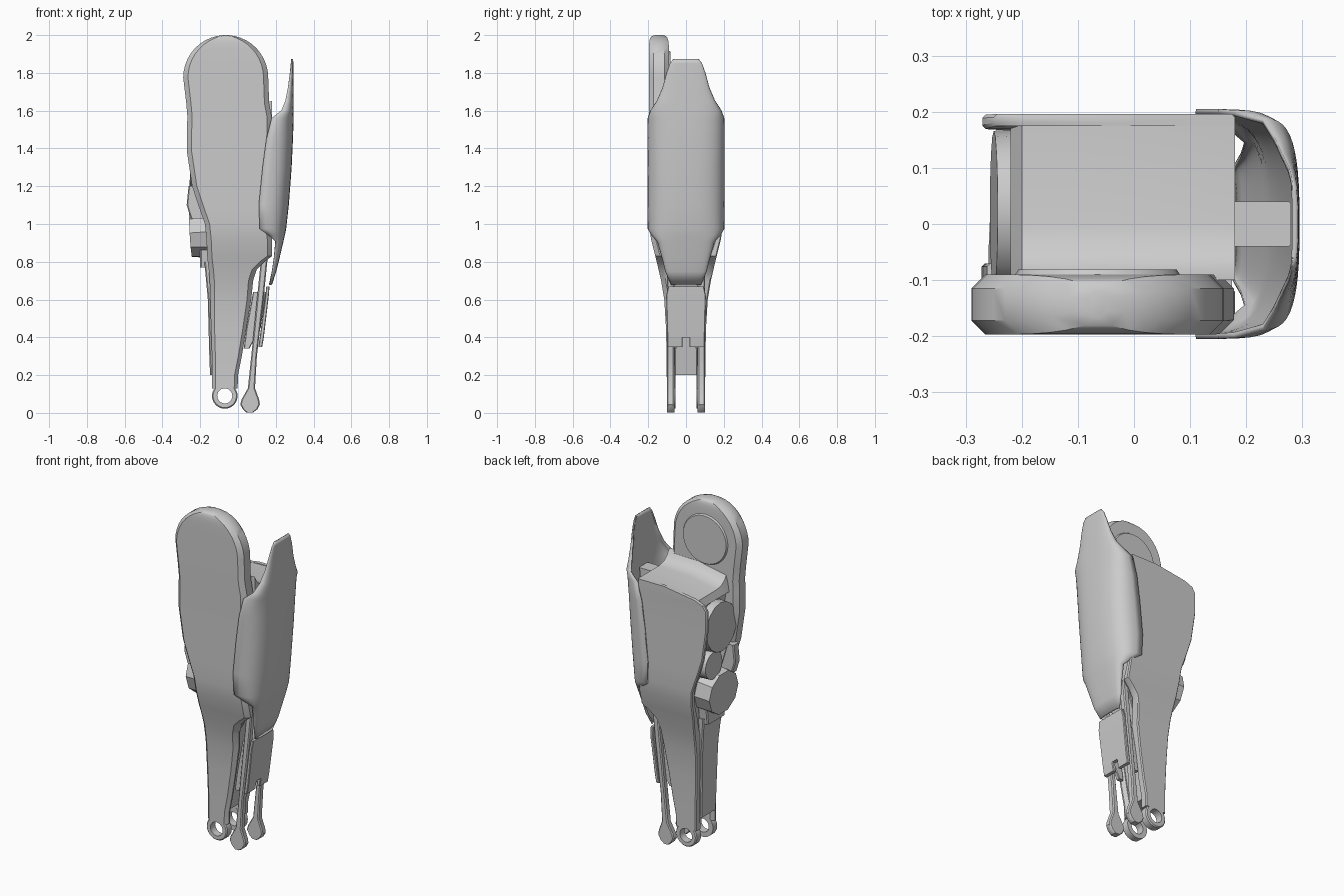
import bpy, bmesh, math
from mathutils import Matrix, Vector

if "Cube" in bpy.data.objects:
    bpy.data.objects.remove(bpy.data.objects["Cube"])

grey = bpy.data.materials.new("light grey")
grey.use_nodes = True
grey.diffuse_color = (0.6, 0.6, 0.6, 1)
grey.node_tree.nodes["Principled BSDF"].inputs["Base Color"].default_value = (0.6, 0.6, 0.6, 1)


def finish(name, bm, angle=35):
    bmesh.ops.recalc_face_normals(bm, faces=bm.faces)
    mesh = bpy.data.meshes.new(name)
    bm.to_mesh(mesh)
    bm.free()
    mesh.materials.append(grey)
    ob = bpy.data.objects.new(name, mesh)
    bpy.context.collection.objects.link(ob)
    bpy.ops.object.select_all(action="DESELECT")
    ob.select_set(True)
    bpy.context.view_layer.objects.active = ob
    bpy.ops.object.shade_smooth_by_angle(angle=math.radians(angle))
    return ob


def lerp(table, z):
    for (z0, a), (z1, b) in zip(table, table[1:]):
        if z <= z1:
            return a + (b - a) * max(0, z - z0) / (z1 - z0)
    return table[-1][1]


def loft(name, rings, closed=True, angle=35):
    bm = bmesh.new()
    rows = [[bm.verts.new(p) for p in ring] for ring in rings]
    n = len(rows[0])
    for low, high in zip(rows, rows[1:]):
        for i in range(n if closed else n - 1):
            j = (i + 1) % n
            bm.faces.new((low[i], low[j], high[j], high[i]))
    if closed:
        bm.faces.new(rows[0][::-1])
        bm.faces.new(rows[-1])
    return finish(name, bm, angle)


def stack(name, rows, chamfer=0.008):
    """Chamfered rectangles (z, x0, x1, y0, y1) lofted upward."""
    rings = []
    for z, x0, x1, y0, y1 in rows:
        c = min(chamfer, (x1 - x0) * 0.4, (y1 - y0) * 0.4)
        rings.append([(x, y, z) for x, y in (
            (x0 + c, y0), (x1 - c, y0), (x1, y0 + c), (x1, y1 - c),
            (x1 - c, y1), (x0 + c, y1), (x0, y1 - c), (x0, y0 + c))])
    return loft(name, rings)


def disc(name, centre, r, depth, direction, sides=24):
    bm = bmesh.new()
    turn = Vector((0, 0, 1)).rotation_difference(Vector(direction)).to_matrix().to_4x4()
    bmesh.ops.create_cone(bm, cap_ends=True, segments=sides, radius1=r, radius2=r * 0.94,
                          depth=depth, matrix=Matrix.Translation(centre) @ turn)
    return finish(name, bm)


# Side wall outline and widths
outline = [(.13, -.137, -.002), (.2, -.137, 0), (.3, -.138, .02), (.45, -.143, .045),
           (.6, -.147, .07), (.7, -.15, .08), (.76, -.155, .1), (.8, -.16, .14),
           (.83, -.163, .18), (.92, -.167, .18), (1, -.175, .17), (1.1, -.21, .17),
           (1.2, -.243, .17), (1.38, -.27, .175), (1.5, -.27, .178)]
width = [(0, .1), (.4, .104), (.55, .11), (.65, .12), (.8, .155), (.93, .188), (1, .193), (2, .197)]
inner = [(0, .055), (.65, .06), (.85, .1), (1, .09), (2, .09)]
inner_back = [(0, .055), (.65, .06), (.95, .165), (2, .175)]

# Front wall with the round upper joint
rows = [(z, a, b, -lerp(width, z), -lerp(inner, z)) for z, a, b in outline]
rows += [(1.57, -.268, .178, -.196, -.09), (1.64, -.274, .165, -.197, -.09)]
for i in range(11):
    a = math.radians(i * 8.6)
    half = .225 * math.cos(a)
    tuck = .03 * (i / 10) ** 6
    rows.append((1.775 + .225 * math.sin(a), -.065 - half, -.065 + half, -.197 + tuck, -.09 - tuck))
stack("front_wall", rows, .025)
disc("joint_inner_cap", (-.065, -.088, 1.77), .15, .014, (0, 1, 0), 32)

# Back wall, with a rounded upper corner
rows = [(z, a, b, lerp(inner_back, z), lerp(width, z)) for z, a, b in outline]
rows += [(1.53, -.25, .18, .175, .196), (1.55, -.2, .18, .175, .196), (1.58, 0, .18, .175, .196)]
stack("back_wall", rows, .006)

# Solid core between the walls and the sloped top platform
stack("core", [(.2, -.13, -.02, -.06, .06), (.5, -.135, .03, -.062, .062),
               (.7, -.14, .06, -.07, .07), (.84, -.14, .15, -.1, .11),
               (1, -.15, .165, -.12, .178), (1.2, -.17, .165, -.12, .18),
               (1.52, -.2, .175, -.12, .185)], .004)
loft("top_platform", [[(-.22, y, 1.5), (.18, y, 1.5), (.18, y, 1.58 + h), (-.02, y, 1.575 + h),
                       (-.2, y, 1.54 + h)]
                      for y, h in ((-.1, .07), (-.08, .035), (-.05, .01), (0, 0), (.19, 0))])

# Lower clevis rings
for side, label in ((-1, "front"), (1, "back")):
    bm = bmesh.new()
    loops = []
    for r, y in ((.068, .056), (.068, .095), (.062, .101), (.04, .101), (.04, .056)):
        loops.append([bm.verts.new((-.07 + r * math.cos(k * math.tau / 24), side * y,
                                    .09 + r * math.sin(k * math.tau / 24))) for k in range(24)])
    for a, b in zip(loops, loops[1:] + loops[:1]):
        for k in range(24):
            m = (k + 1) % 24
            bm.faces.new((a[k], a[m], b[m], b[k]))
    finish(label + "_clevis_ring", bm)

    # Piston rods with bulb ends
    y0, y1 = sorted((side * .062, side * .1))
    stack(label + "_rod", [(z, a, b, y0, y1) for z, a, b in (
        (.002, .045, .08), (.02, .025, .103), (.045, .012, .116), (.07, .018, .112),
        (.13, .052, .09), (.3, .07, .1), (.6, .1, .135), (.85, .125, .16))], .006)

    # Halves of the ankle guard beside the centre notch
    y0, y1 = sorted((side * .018, side * .1))
    stack(label + "_guard_half", [(.35, .108, .128, y0, y1), (.4, .115, .137, y0, y1)], .004)
    y0, y1 = sorted((side * .05, side * .075))
    stack(label + "_guard_rail", [(.34, .03, .06, y0, y1), (.45, .045, .12, y0, y1),
                                  (.64, .08, .15, y0, y1)], .004)
stack("ankle_guard", [(.4, .115, .137, -.1, .1), (.62, .145, .163, -.105, .105),
                      (.67, .15, .167, -.095, .095)], .004)

# Plate along the rear of the lower leg
stack("calf_plate", [(.2, -.148, -.13, -.07, .07), (.3, -.152, -.13, -.072, .072),
                     (.6, -.16, -.135, -.078, .078), (.8, -.178, -.14, -.09, .09)], .006)

# Round thruster drums and small fittings
disc("upper_drum", (-.18, .025, 1.34), .15, .14, (-1, 0, .05), 16)
disc("middle_drum", (-.17, .075, 1.13), .085, .13, (-1, 0, 0), 16)
disc("lower_drum", (-.19, .0, .95), .135, .12, (-1, .05, -.06), 10)
stack("side_fin", [(1.03, -.25, -.17, -.12, -.07), (1.1, -.272, -.19, -.12, -.07),
                   (1.2, -.262, -.22, -.12, -.07)], .006)
stack("drum_bracket", [(.77, -.2, -.14, -.08, .08), (.95, -.2, -.14, -.1, .1)], .006)

# Curved shield: height, rim x, outermost x, half width
shield = [(.68, .165, .175, .075), (.75, .18, .198, .105), (.82, .19, .215, .122),
          (.91, .198, .236, .148), (.945, .16, .244, .18), (.975, .115, .25, .198),
          (1.1, .11, .264, .2), (1.3, .13, .279, .2), (1.45, .15, .286, .2),
          (1.56, .178, .29, .198), (1.6, .23, .29, .183), (1.65, .25, .29, .15),
          (1.72, .264, .29, .12), (1.8, .275, .289, .098), (1.85, .28, .288, .08),
          (1.872, .282, .287, .062)]
rings = []
for z, rim, far, half in shield:
    ring = []
    for k in range(-12, 13):
        a = k / 12 * math.pi / 2
        s, c = math.sin(a), max(0, math.cos(a))
        ring.append((rim + (far - rim) * c ** .65, math.copysign(half * abs(s) ** .7, s), z))
    rings.append(ring)
ob = loft("shield", rings, closed=False, angle=60)
mod = ob.modifiers.new("thickness", "SOLIDIFY")
mod.thickness = .01
mod.offset = 0

# Top latch between the shield and the body
stack("shield_latch", [(1.45, .14, .27, -.04, .04), (1.56, .15, .28, -.04, .04)], .004)
